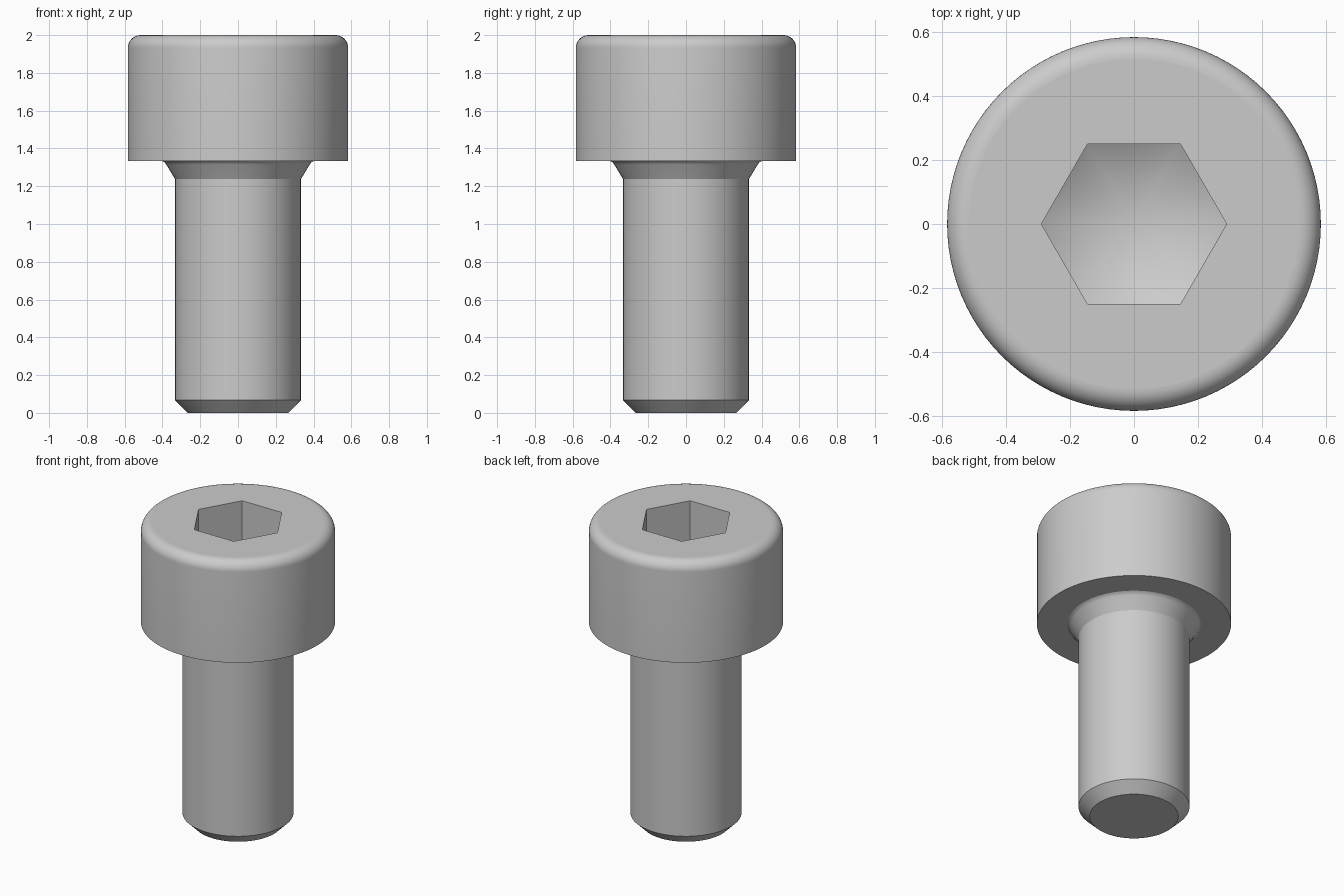
import bpy, bmesh, math

cube = bpy.data.objects.get("Cube")
if cube:
    bpy.data.objects.remove(cube, do_unlink=True)

TOP, HEAD_R, HEAD_Z = 2.0, 0.583, 1.333
SHANK_R, CHAMFER, ROUND = 0.333, 0.067, 0.067
HEX_R, SOCKET_Z = 0.289, 1.667
CONE_SLOPE = math.tan(math.radians(30))


def lathe(name, profile, sides):
    """Turn an (r, z) profile running from axis to axis into a closed solid."""
    bm = bmesh.new()
    verts = [bm.verts.new((r, 0, z)) for r, z in profile]
    edges = [bm.edges.new(pair) for pair in zip(verts, verts[1:])]
    bmesh.ops.spin(bm, geom=verts + edges, cent=(0, 0, 0), axis=(0, 0, 1),
                   angle=math.tau, steps=sides)
    bmesh.ops.remove_doubles(bm, verts=bm.verts, dist=1e-4)
    bmesh.ops.recalc_face_normals(bm, faces=bm.faces)
    mesh = bpy.data.meshes.new(name)
    bm.to_mesh(mesh)
    bm.free()
    obj = bpy.data.objects.new(name, mesh)
    bpy.context.collection.objects.link(obj)
    return obj


def combine(obj, other, operation):
    """Apply a boolean to obj and discard the other solid."""
    mod = obj.modifiers.new(operation, 'BOOLEAN')
    mod.operation, mod.object, mod.solver = operation, other, 'EXACT'
    graph = bpy.context.evaluated_depsgraph_get()
    result = bpy.data.meshes.new_from_object(obj.evaluated_get(graph))
    obj.modifiers.clear()
    obj.data = result
    bpy.data.objects.remove(other, do_unlink=True)


# Screw body: chamfered tip, shank, flared neck, head with rounded top rim
rim = [(HEAD_R - ROUND + ROUND * math.cos(a), TOP - ROUND + ROUND * math.sin(a))
       for a in (math.radians(90 * i / 10) for i in range(11))]
neck = [(SHANK_R, 1.237), (0.380, 1.315), (0.387, 1.325), (0.400, HEAD_Z)]
body = [(0, 0), (SHANK_R - CHAMFER, 0), (SHANK_R, CHAMFER), *neck,
        (HEAD_R, HEAD_Z), *rim, (0, TOP)]
screw = lathe("socket_head_screw", body, 96)

# Hexagonal socket with a conical drilled floor
apex = SOCKET_Z - HEX_R * CONE_SLOPE
socket = lathe("socket_cutter", [(0, 1.4), (HEX_R, 1.4), (HEX_R, 2.1), (0, 2.1)], 6)
drill = lathe("drill_cutter", [(0, apex), (0.4, apex + 0.4 * CONE_SLOPE),
                               (0.4, 2.2), (0, 2.2)], 96)
for cutter in (socket, drill):
    cutter.hide_render = True
combine(socket, drill, 'INTERSECT')
combine(screw, socket, 'DIFFERENCE')

# Plain grey metal
steel = bpy.data.materials.new("grey_steel")
steel.use_nodes = True
colour = (0.6, 0.6, 0.6, 1)
steel.diffuse_color = colour
steel.node_tree.nodes["Principled BSDF"].inputs["Base Color"].default_value = colour
screw.data.materials.clear()
screw.data.materials.append(steel)

# Smooth round surfaces, flat horizontal faces
bpy.ops.object.select_all(action='DESELECT')
screw.select_set(True)
bpy.context.view_layer.objects.active = screw
bpy.ops.object.shade_smooth_by_angle(angle=math.radians(25))
for face in screw.data.polygons:
    face.material_index = 0
    if abs(face.normal.z) > 0.999:
        face.use_smooth = False
